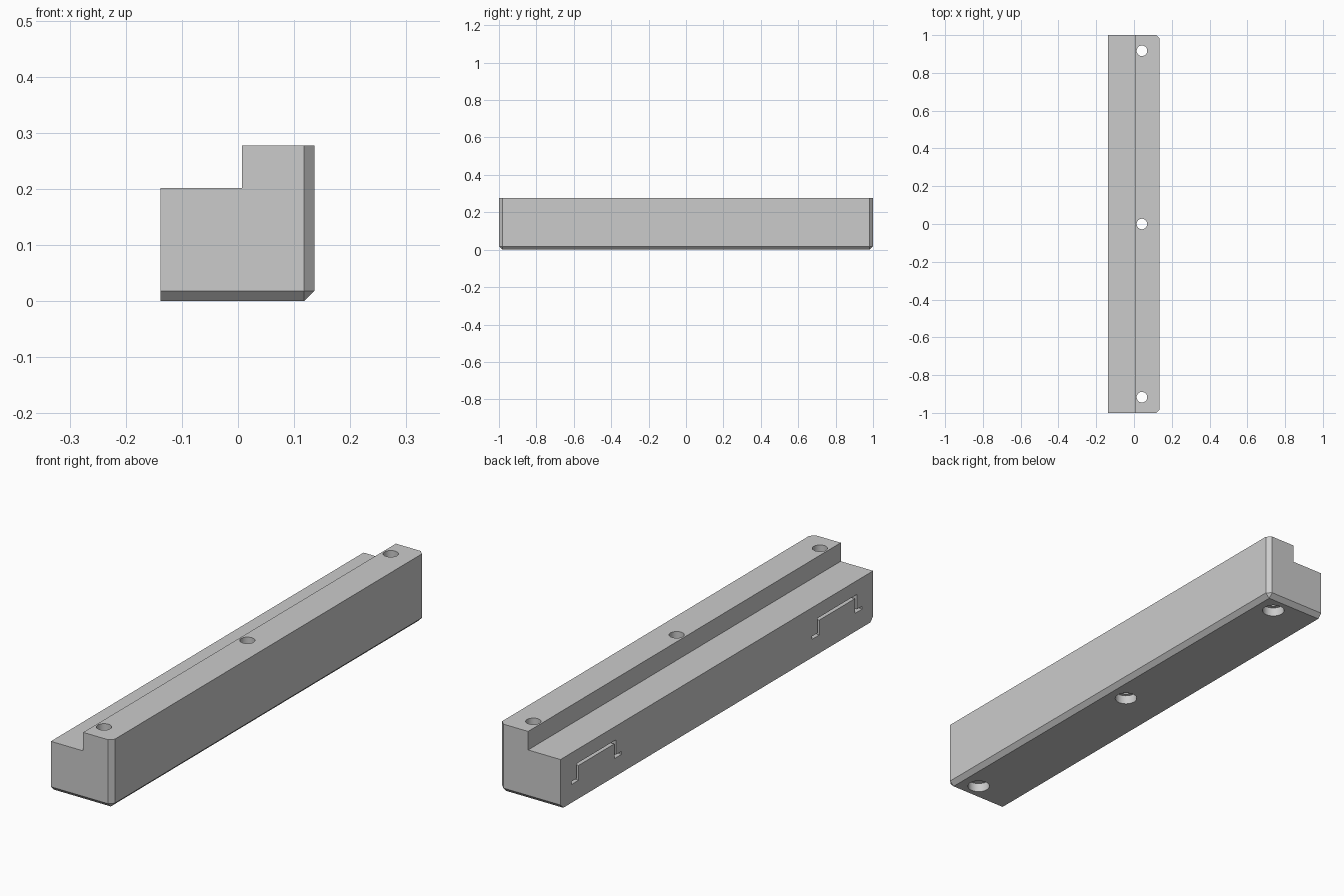
import bpy, bmesh

cube = bpy.data.objects.get("Cube")
if cube:
    bpy.data.objects.remove(cube, do_unlink=True)

LEFT, RIGHT, STEP = -0.138, 0.136, 0.007
LOW, HIGH, CHAMFER = 0.202, 0.277, 0.018
HOLE_X = 0.042

grey = bpy.data.materials.new("plain grey")
grey.use_nodes = True
colour = (0.6, 0.6, 0.6, 1)
grey.diffuse_color = colour
grey.node_tree.nodes["Principled BSDF"].inputs["Base Color"].default_value = colour


def make_object(name, bm):
    bmesh.ops.recalc_face_normals(bm, faces=bm.faces)
    mesh = bpy.data.meshes.new(name)
    bm.to_mesh(mesh)
    bm.free()
    mesh.materials.append(grey)
    obj = bpy.data.objects.new(name, mesh)
    bpy.context.collection.objects.link(obj)
    return obj


def extrude(bm, points, offset):
    face = bm.faces.new([bm.verts.new(p) for p in points])
    result = bmesh.ops.extrude_face_region(bm, geom=[face], use_keep_orig=True)
    moved = [g for g in result["geom"] if isinstance(g, bmesh.types.BMVert)]
    bmesh.ops.translate(bm, verts=moved, vec=offset)


def add_cylinder(bm, radius, y, bottom, top):
    ring = bmesh.ops.create_cone(bm, cap_ends=True, segments=48, radius1=radius,
                                 radius2=radius, depth=top - bottom)
    bmesh.ops.translate(bm, verts=ring["verts"], vec=(HOLE_X, y, (top + bottom) / 2))


def cut(target, cutter):
    mod = target.modifiers.new(cutter.name, "BOOLEAN")
    mod.operation = "DIFFERENCE"
    mod.solver = "EXACT"
    mod.object = cutter
    cutter.hide_render = True
    cutter.hide_set(True)


# Stepped bar, extruded along its length
bm = bmesh.new()
profile = [(LEFT, 0), (RIGHT, 0), (RIGHT, HIGH), (STEP, HIGH), (STEP, LOW), (LEFT, LOW)]
extrude(bm, [(x, -1, z) for x, z in profile], (0, 2, 0))

# Chamfers: bottom edges except the left one, and the right upright corners
edges = []
for e in bm.edges:
    a, b = e.verts
    mid = (a.co + b.co) / 2
    bottom = mid.z < 0.001 and mid.x > LEFT + 0.01
    corner = mid.x > RIGHT - 0.001 and abs(mid.y) > 0.99
    if bottom or corner:
        edges.append(e)
bmesh.ops.bevel(bm, geom=edges, offset=CHAMFER, segments=1, affect="EDGES")
bar = make_object("stepped_bar", bm)

# Through holes and the wider counterbores beneath
for name, radius, bottom, top in (("screw_holes", 0.028, -0.05, 0.4),
                                  ("counterbores", 0.043, -0.05, 0.037)):
    bm = bmesh.new()
    for y in (-0.917, 0, 0.917):
        add_cylinder(bm, radius, y, bottom, top)
    cut(bar, make_object(name + "_cutter", bm))

# Thin hat-shaped grooves on the left-hand face, one near each end
W = 0.006
half = [(0.12 - W, 0.14 + W), (0.12 + W, 0.14 + W), (0.12 + W, 0.08 + W),
        (0.16, 0.08 + W), (0.16, 0.08 - W), (0.12 - W, 0.08 - W), (0.12 - W, 0.14 - W)]
outline = half[1:] + [(-y, z) for y, z in reversed(half[1:])]
bm = bmesh.new()
for centre in (-0.77, 0.77):
    extrude(bm, [(LEFT - 0.02, centre + y, z) for y, z in outline], (0.04, 0, 0))
cut(bar, make_object("hat_groove_cutter", bm))

# Smooth hole walls, sharp edges elsewhere
bpy.ops.object.select_all(action="DESELECT")
bpy.context.view_layer.objects.active = bar
bar.select_set(True)
for mod in list(bar.modifiers):
    bpy.ops.object.modifier_apply(modifier=mod.name)
bpy.ops.object.shade_smooth_by_angle()
